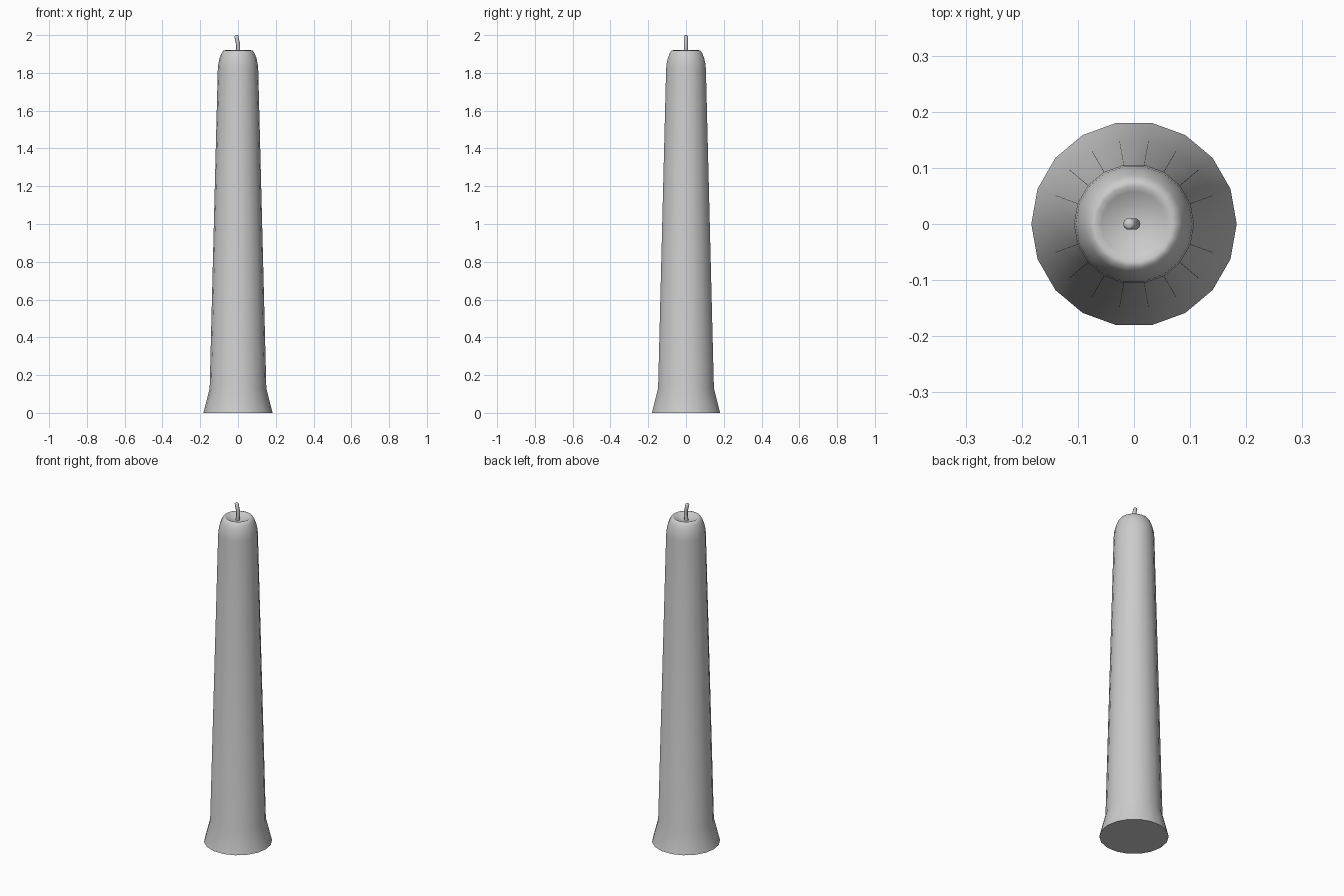
import bpy, bmesh, math
from mathutils import Vector

if "Cube" in bpy.data.objects:
    bpy.data.objects.remove(bpy.data.objects["Cube"])

SIDES = 18


def make_object(name, bm, angle):
    bmesh.ops.recalc_face_normals(bm, faces=bm.faces)
    mesh = bpy.data.meshes.new(name)
    bm.to_mesh(mesh)
    bm.free()
    obj = bpy.data.objects.new(name, mesh)
    bpy.context.collection.objects.link(obj)
    bpy.ops.object.select_all(action='DESELECT')
    obj.select_set(True)
    bpy.context.view_layer.objects.active = obj
    bpy.ops.object.shade_smooth_by_angle(angle=math.radians(angle))
    return obj


def skin_rings(bm, rings):
    """Join successive vertex rings with quads and cap both ends."""
    for a, b in zip(rings, rings[1:]):
        n = len(a)
        for i in range(n):
            j = (i + 1) % n
            bm.faces.new((a[i], a[j], b[j], b[i]))
    bm.faces.new(rings[0][::-1])
    bm.faces.new(rings[-1])


def ring(bm, centre, radius, sides, tilt=0.0):
    verts = []
    for i in range(sides):
        a = 2 * math.pi * i / sides
        x, y = radius * math.cos(a), radius * math.sin(a)
        verts.append(bm.verts.new(Vector(centre) + Vector(
            (x * math.cos(tilt), y, -x * math.sin(tilt)))))
    return verts


# Tapered wax body with flared foot, rounded shoulder and dished top
profile = [(0.183, 0.0), (0.15, 0.13), (0.107, 1.82), (0.104, 1.85),
           (0.097, 1.88), (0.087, 1.905), (0.077, 1.919), (0.068, 1.92),
           (0.058, 1.914), (0.035, 1.903), (0.012, 1.899)]
bm = bmesh.new()
skin_rings(bm, [ring(bm, (0, 0, z), r, SIDES) for r, z in profile])
make_object("candle_body", bm, 50)

# Bent wick
path = [(-0.004, 1.89, 0.0), (0.001, 1.925, 0.0), (0.001, 1.948, -0.15),
        (-0.004, 1.972, -0.25), (-0.009, 1.995, -0.2)]
bm = bmesh.new()
rings = [ring(bm, (x, 0, z), 0.0105, 10, t) for x, z, t in path]
rings.append(ring(bm, (-0.01, 0, 1.999), 0.006, 10, -0.15))
skin_rings(bm, rings)
make_object("wick", bm, 60)
